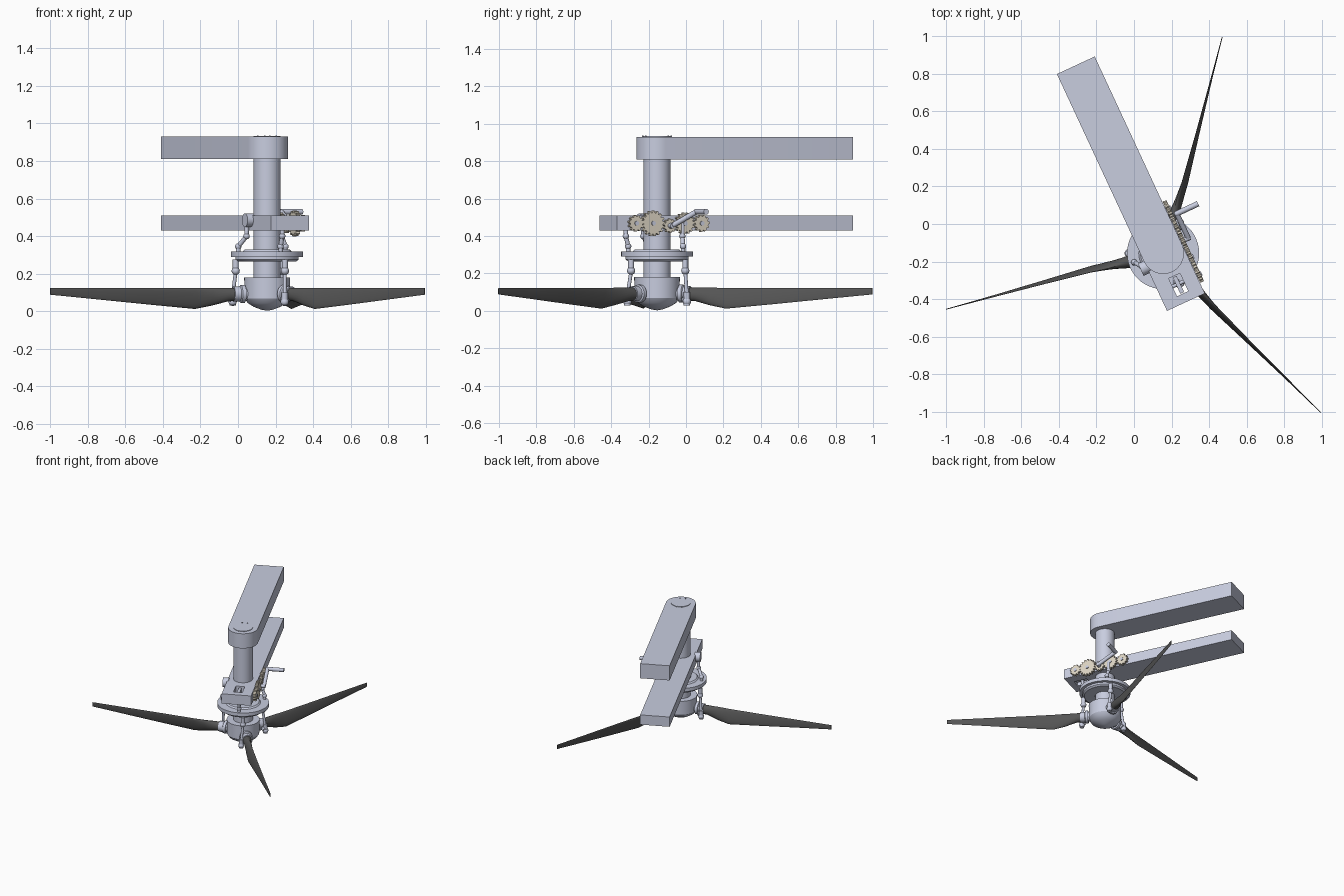
import bpy, bmesh
from math import sin, cos, pi, radians
from mathutils import Matrix, Vector

if "Cube" in bpy.data.objects:
    bpy.data.objects.remove(bpy.data.objects["Cube"])

T, R = Matrix.Translation, Matrix.Rotation
AXIS = T((0.155, -0.155, 0))                  # rotor shaft axis
ARM = AXIS @ R(radians(-65.07), 4, 'Z')       # +x runs along the arms, +y is the gear side


def material(name, rgb):
    m = bpy.data.materials.new(name)
    m.diffuse_color = (*rgb, 1)
    m.use_nodes = True
    m.node_tree.nodes["Principled BSDF"].inputs["Base Color"].default_value = m.diffuse_color
    return m


STEEL = material("blue_grey_metal", (0.58, 0.61, 0.74))
BRASS = material("pale_brass", (0.72, 0.66, 0.55))
DARK = material("dark_blade", (0.09, 0.09, 0.09))


def finish(name, bm, mat=STEEL, frame=AXIS, smooth=True):
    bmesh.ops.recalc_face_normals(bm, faces=bm.faces)
    me = bpy.data.meshes.new(name)
    bm.to_mesh(me)
    bm.free()
    ob = bpy.data.objects.new(name, me)
    bpy.context.collection.objects.link(ob)
    ob.matrix_world = frame
    me.materials.append(mat)
    if smooth:
        bpy.ops.object.select_all(action='DESELECT')
        ob.select_set(True)
        bpy.context.view_layer.objects.active = ob
        bpy.ops.object.shade_smooth_by_angle(angle=radians(32))
    return ob


def loft(name, rings, mat=STEEL, frame=AXIS, smooth=True, closed=False):
    """Skin a stack of equal-length rings; caps the ends unless closed."""
    bm = bmesh.new()
    vs = [[bm.verts.new(p) for p in ring] for ring in rings]
    n = len(vs[0])
    pairs = list(zip(vs, vs[1:])) + ([(vs[-1], vs[0])] if closed else [])
    for a, b in pairs:
        for i in range(n):
            j = (i + 1) % n
            bm.faces.new((a[i], a[j], b[j], b[i]))
    if not closed:
        bm.faces.new(vs[0])
        bm.faces.new(vs[-1])
    return finish(name, bm, mat, frame, smooth)


def lathe(name, profile, mat=STEEL, frame=AXIS, n=48, closed=False):
    rings = [[(r * cos(2 * pi * i / n), r * sin(2 * pi * i / n), z) for i in range(n)]
             for r, z in profile]
    return loft(name, rings, mat, frame, closed=closed)


def prism(name, pts, z0, z1, mat=STEEL, frame=AXIS, smooth=False):
    return loft(name, [[(x, y, z) for x, y in pts] for z in (z0, z1)], mat, frame, smooth)


def rect(x0, x1, y0, y1):
    return [(x0, y0), (x1, y0), (x1, y1), (x0, y1)]


def rod(name, a, b, r, frame=AXIS, n=16):
    a, b = Vector(a), Vector(b)
    turn = (b - a).to_track_quat('Z', 'Y').to_matrix().to_4x4()
    return lathe(name, [(r, 0), (r, (b - a).length)], STEEL, frame @ T(a) @ turn, n)


def ball(name, p, r, frame=AXIS):
    bm = bmesh.new()
    bmesh.ops.create_uvsphere(bm, u_segments=16, v_segments=10, radius=r)
    return finish(name, bm, STEEL, frame @ T(p))


# Shaft, hub with domed nose, swashplate rings
lathe("shaft", [(0.072, 0.15), (0.072, 0.934)])
lathe("hub", [(0.002, 0.003), (0.03, 0.008), (0.07, 0.023), (0.103, 0.043), (0.12, 0.068),
              (0.122, 0.18)])
lathe("swashplate_upper", [(0.074, 0.29), (0.192, 0.29), (0.192, 0.318), (0.13, 0.318),
                           (0.12, 0.328), (0.074, 0.328)], closed=True)
lathe("swashplate_lower", [(0.074, 0.265), (0.155, 0.265), (0.168, 0.275), (0.168, 0.29),
                           (0.074, 0.29)], closed=True)

# Upper arm with round end, and its screws
w = 0.111
end = [(w * sin(pi * i / 24), -w * cos(pi * i / 24)) for i in range(25)]
prism("upper_arm", end + [(-1.103, w), (-1.103, -w)], 0.81, 0.93, frame=ARM, smooth=True)
for i in range(4):
    x, y = (0.075, -0.075)[i // 2], (0.02, -0.02)[i % 2]
    lathe("arm_screw", [(0.004, 0.925), (0.004, 0.937)], frame=ARM @ T((x, y, 0)), n=8)

# Lower arm with a slot cut through for the control lever
low = prism("lower_arm", rect(-1.103, 0.288, -w, w), 0.43, 0.51, frame=ARM)
cut = prism("slot_cutter", rect(0.135, 0.24, -0.03, 0.036), 0.4, 0.54, frame=ARM)
mod = low.modifiers.new("slot", 'BOOLEAN')
mod.operation, mod.solver, mod.object = 'DIFFERENCE', 'EXACT', cut
bpy.context.view_layer.objects.active = low
bpy.ops.object.modifier_apply(modifier="slot")
bpy.data.objects.remove(cut)

# Levers and links from the arm to the swashplate
prism("slot_lever", rect(0.14, 0.235, -0.008, 0.014), 0.445, 0.5, frame=ARM)
rod("slot_axle", (0.183, -0.03, 0.47), (0.183, 0.125, 0.47), 0.01, ARM)
for x, y, tx, ty in ((0.185, 0.003, 0.17, 0.0), (-0.09, 0.128, -0.085, 0.147),
                     (0.02, -0.13, -0.02, -0.16)):
    rod("control_link_top", (x, y, 0.47), (x, y, 0.40), 0.012, ARM)
    rod("control_link", (x, y, 0.40), (tx, ty, 0.345), 0.012, ARM)
    rod("control_link_foot", (tx, ty, 0.345), (tx, ty, 0.31), 0.012, ARM)
    for p in ((x, y, 0.40), (tx, ty, 0.345)):
        ball("control_link_joint", p, 0.017, ARM)
rod("rear_lever_boss", (0.03, -0.10, 0.485), (0.03, -0.145, 0.485), 0.036, ARM, 24)

# Gear train on the side of the lower arm
SIDE = R(radians(-90), 4, 'X')


def gear(u, z, r, teeth):
    pts = []
    for i in range(teeth):
        for f, rr in ((0.0, 0.82), (0.3, 0.82), (0.45, 1), (0.8, 1)):
            a = 2 * pi * (i + f) / teeth
            pts.append((r * rr * cos(a), r * rr * sin(a)))
    f = ARM @ T((u, w, z)) @ SIDE
    prism("gear", pts, 0.002, 0.024, BRASS, f)
    lathe("gear_boss", [(0.012, 0), (0.012, 0.03)], STEEL, f, 16)


for g in ((0.183, 0.468, 0.044, 11), (0.084, 0.468, 0.069, 17), (-0.016, 0.455, 0.038, 10),
          (-0.104, 0.468, 0.058, 15), (-0.203, 0.468, 0.046, 11)):
    gear(*g)

# Hand crank
rod("crank_axle", (-0.016, 0.11, 0.455), (-0.016, 0.165, 0.455), 0.014, ARM)
rod("crank_arm", (-0.016, 0.155, 0.455), (-0.16, 0.155, 0.53), 0.014, ARM)
ball("crank_elbow", (-0.16, 0.155, 0.53), 0.015, ARM)
rod("crank_handle", (-0.16, 0.15, 0.53), (-0.16, 0.28, 0.53), 0.015, ARM)

# Blades: radius, lower edge (offset, z), upper edge (offset, z), thickness
SECTIONS = [(0.17, (0, 0.055), (0, 0.125), 0.07),
            (0.215, (-0.005, 0.052), (0.002, 0.125), 0.06),
            (0.30, (-0.022, 0.03), (0.006, 0.124), 0.034),
            (0.39, (-0.028, 0.012), (0.002, 0.123), 0.018),
            (0.65, (-0.018, 0.036), (0.0, 0.123), 0.011),
            (0.92, (-0.008, 0.062), (0.0, 0.123), 0.007),
            (1.193, (0.0, 0.088), (0.0, 0.123), 0.004)]


def section(r, lo, hi, thick, n=20):
    lo, hi = Vector(lo), Vector(hi)
    mid, half = (lo + hi) / 2, (hi - lo) / 2
    side = Vector((half.y, -half.x)).normalized() * thick / 2
    ring = []
    for i in range(n):
        a = 2 * pi * i / n
        p = mid + half * cos(a) + side * sin(a)
        ring.append((r, p.x, p.y))
    return ring


OUT = R(radians(90), 4, 'Y')
for ang in (74.7, 194.5, -45.3):
    F = AXIS @ R(radians(ang), 4, 'Z')
    loft("blade", [section(*s) for s in SECTIONS], DARK, F)
    # Grip collar with flange
    lathe("blade_grip", [(0.036, 0.10), (0.036, 0.125), (0.048, 0.125), (0.048, 0.145),
                         (0.04, 0.15), (0.04, 0.185)], STEEL, F @ T((0, 0, 0.092)) @ OUT, 24)
    # Pitch arm and jointed pitch link up to the swashplate
    rod("pitch_arm", (0.165, 0, 0.085), (0.165, -0.05, 0.06), 0.016, F)
    rod("pitch_link_foot", (0.178, -0.045, 0.03), (0.178, -0.045, 0.10), 0.017, F)
    rod("pitch_link", (0.178, -0.045, 0.08), (0.165, -0.03, 0.21), 0.01, F)
    rod("pitch_link_head", (0.165, -0.03, 0.20), (0.165, -0.03, 0.275), 0.016, F)
    for p in ((0.178, -0.045, 0.05), (0.165, -0.03, 0.215)):
        ball("pitch_link_joint", p, 0.022, F)
